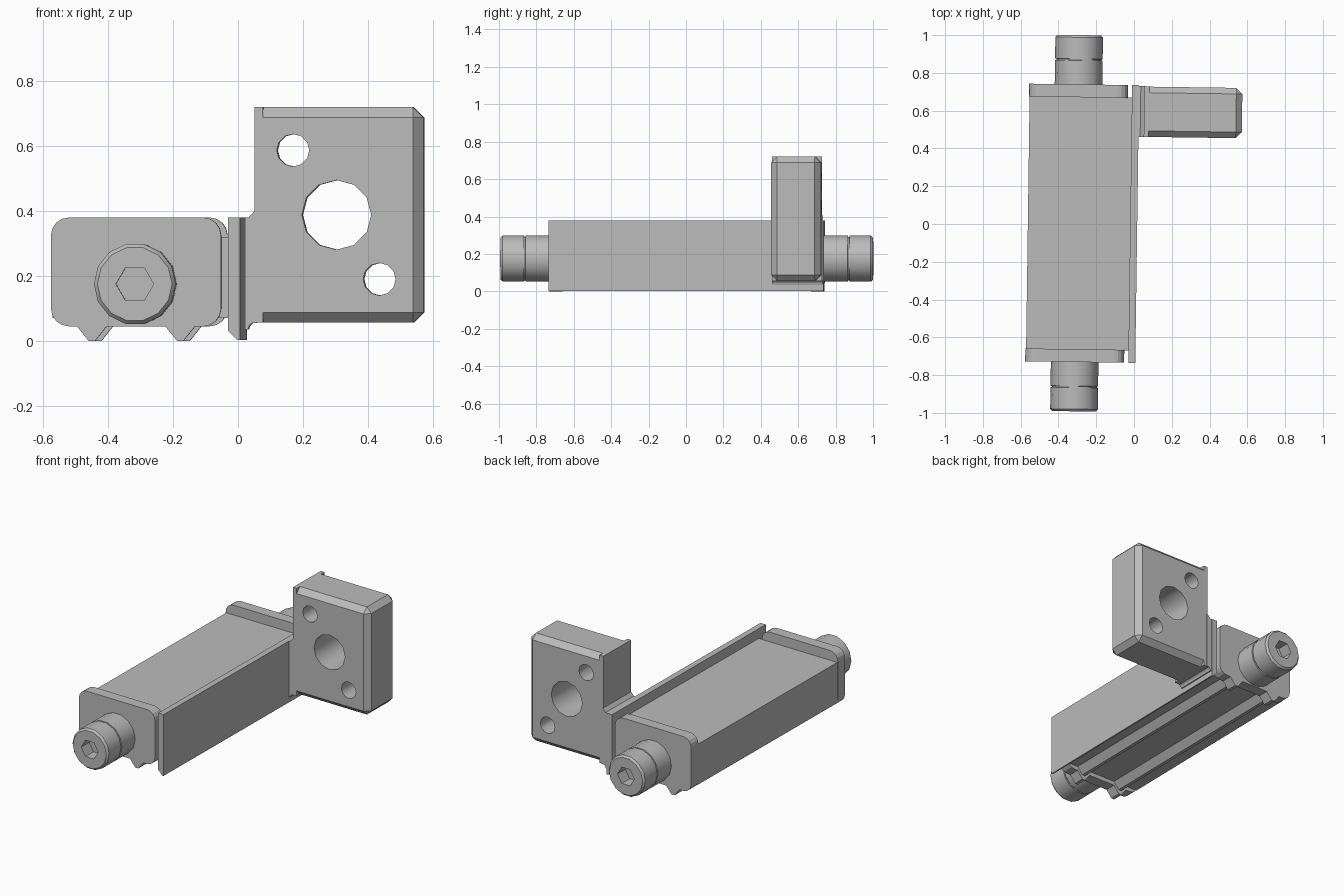
import bpy, bmesh, math
from mathutils import Matrix, Vector

cube = bpy.data.objects.get("Cube")
if cube:
    bpy.data.objects.remove(cube, do_unlink=True)

TILT = math.radians(-0.8)   # whole assembly sits slightly turned about z
MID = -0.304                # centre of the beam across x
AXIS_Z = 0.175              # screw height

steel = bpy.data.materials.new("grey_steel")
steel.use_nodes = True
GREY = (0.5, 0.5, 0.5, 1)
steel.diffuse_color = GREY
steel.node_tree.nodes["Principled BSDF"].inputs["Base Color"].default_value = GREY


def finish(bm, name):
    bmesh.ops.recalc_face_normals(bm, faces=bm.faces)
    mesh = bpy.data.meshes.new(name)
    bm.to_mesh(mesh)
    bm.free()
    mesh.materials.append(steel)
    obj = bpy.data.objects.new(name, mesh)
    bpy.context.collection.objects.link(obj)
    obj.rotation_euler.z = TILT
    return obj


def extrude(name, outline, y0, y1):
    """Extrude an (x, z) outline along y."""
    bm = bmesh.new()
    face = bm.faces.new([bm.verts.new((x, y0, z)) for x, z in outline])
    new = bmesh.ops.extrude_face_region(bm, geom=[face])["geom"]
    verts = [v for v in new if isinstance(v, bmesh.types.BMVert)]
    bmesh.ops.translate(bm, verts=verts, vec=(0, y1 - y0, 0))
    return finish(bm, name)


def ring(x, z, r, sides):
    return [(x + r * math.cos(math.tau * i / sides),
             z + r * math.sin(math.tau * i / sides)) for i in range(sides)]


def lathe(name, profile, x, z, sides):
    """Stack rings of (radius, y) along y and cap both ends."""
    bm = bmesh.new()
    rows = [[bm.verts.new((px, y, pz)) for px, pz in ring(x, z, r, sides)]
            for r, y in profile]
    for a, b in zip(rows, rows[1:]):
        for i in range(sides):
            j = (i + 1) % sides
            bm.faces.new((a[i], a[j], b[j], b[i]))
    bm.faces.new(rows[0])
    bm.faces.new(rows[-1])
    return finish(bm, name)


def activate(obj):
    bpy.ops.object.select_all(action="DESELECT")
    obj.select_set(True)
    bpy.context.view_layer.objects.active = obj


def boolean(obj, other, operation):
    mod = obj.modifiers.new(operation.title(), "BOOLEAN")
    mod.operation, mod.object, mod.solver = operation, other, "EXACT"
    activate(obj)
    bpy.ops.object.modifier_apply(modifier=mod.name)
    bpy.data.objects.remove(other, do_unlink=True)


def footed_outline(left, right, bottom, top, radius, tip):
    """Outline with rounded corners and two V feet on the underside."""
    pts = []
    corners = [(right, top, 1, 1, 0), (left, top, -1, 1, 90),
               (left, bottom, -1, -1, 180)]
    corners.append((right, bottom, 1, -1, 270))
    for n, (x, z, sx, sz, start) in enumerate(corners):
        if n == 3:
            for c in (MID - 0.136, MID + 0.136):
                pts += [(c - 0.046, bottom), (c - 0.010, tip),
                        (c + 0.010, tip), (c + 0.046, bottom)]
        if radius == 0:
            pts.append((x, z))
            continue
        for k in range(5):
            a = math.radians(start + 22.5 * k)
            pts.append((x - sx * radius + radius * math.cos(a),
                        z - sz * radius + radius * math.sin(a)))
    return pts


# Beam with two ridges along its underside
extrude("beam", footed_outline(-0.562, -0.018, 0.07, 0.32, 0, 0.028), -0.67, 0.67)

# Side wall, chamfered along its lower inner edge
extrude("side_wall", [(-0.02, 0.03), (0.008, 0.002), (0.017, 0.002),
                      (0.017, 0.38), (-0.02, 0.38)], -0.735, 0.735)

# End plates and socket screws
for side, label in ((-1, "front"), (1, "back")):
    extrude(label + "_end_plate",
            footed_outline(-0.566, -0.042, 0.045, 0.38, 0.055, 0.0),
            side * 0.667, side * 0.735)
    screw = lathe(label + "_screw",
                  [(0.126, side * 0.72), (0.126, side * 0.862),
                   (0.119, side * 0.863), (0.119, side * 0.869),
                   (0.126, side * 0.87), (0.126, side * 0.984),
                   (0.115, side * 0.996)], MID, AXIS_Z, 14)
    socket = lathe("socket_cutter", [(0.058, side * 0.92), (0.058, side * 1.1)],
                   MID, AXIS_Z, 6)
    boolean(screw, socket, "DIFFERENCE")
    activate(screw)
    bpy.ops.object.shade_smooth_by_angle(angle=math.radians(30))

# Neck joining the wall to the block, with small fillets
BACK, FRONT = 0.728, 0.462
extrude("neck", [(0.0, 0.035), (0.024, 0.035), (0.028, 0.047), (0.037, 0.055),
                 (0.05, 0.056), (0.05, 0.405), (0.044, 0.400),
                 (0.026, 0.38), (0.0, 0.38)], FRONT, BACK + 0.004)

# Mounting block: square lip, then a body chamfered on its outer edges
LIP, RIGHT, LOW, HIGH = 0.07, 0.564, 0.056, 0.72
bm = bmesh.new()
size = Vector((RIGHT - LIP, BACK - FRONT, HIGH - LOW))
centre = Vector((RIGHT + LIP, BACK + FRONT, HIGH + LOW)) / 2
bmesh.ops.create_cube(bm, size=1, matrix=Matrix.Translation(centre) @ Matrix.Diagonal(size).to_4x4())
outer = [e for e in bm.edges if max(v.co.x for v in e.verts) > LIP + 0.1]
bmesh.ops.bevel(bm, geom=outer, offset=0.032, segments=1, affect="EDGES")
block = finish(bm, "mounting_block")
lip = extrude("block_lip", [(0.045, LOW), (LIP + 0.001, LOW),
                            (LIP + 0.001, HIGH), (0.045, HIGH)], FRONT, BACK)
boolean(block, lip, "UNION")

# Through holes
for x, z, r in ((0.297, 0.388, 0.107), (0.163, 0.587, 0.05), (0.429, 0.19, 0.05)):
    boolean(block, lathe("hole_cutter", [(r, 0.3), (r, 0.9)], x, z, 12), "DIFFERENCE")
activate(block)
bpy.ops.object.shade_smooth_by_angle(angle=math.radians(31))
